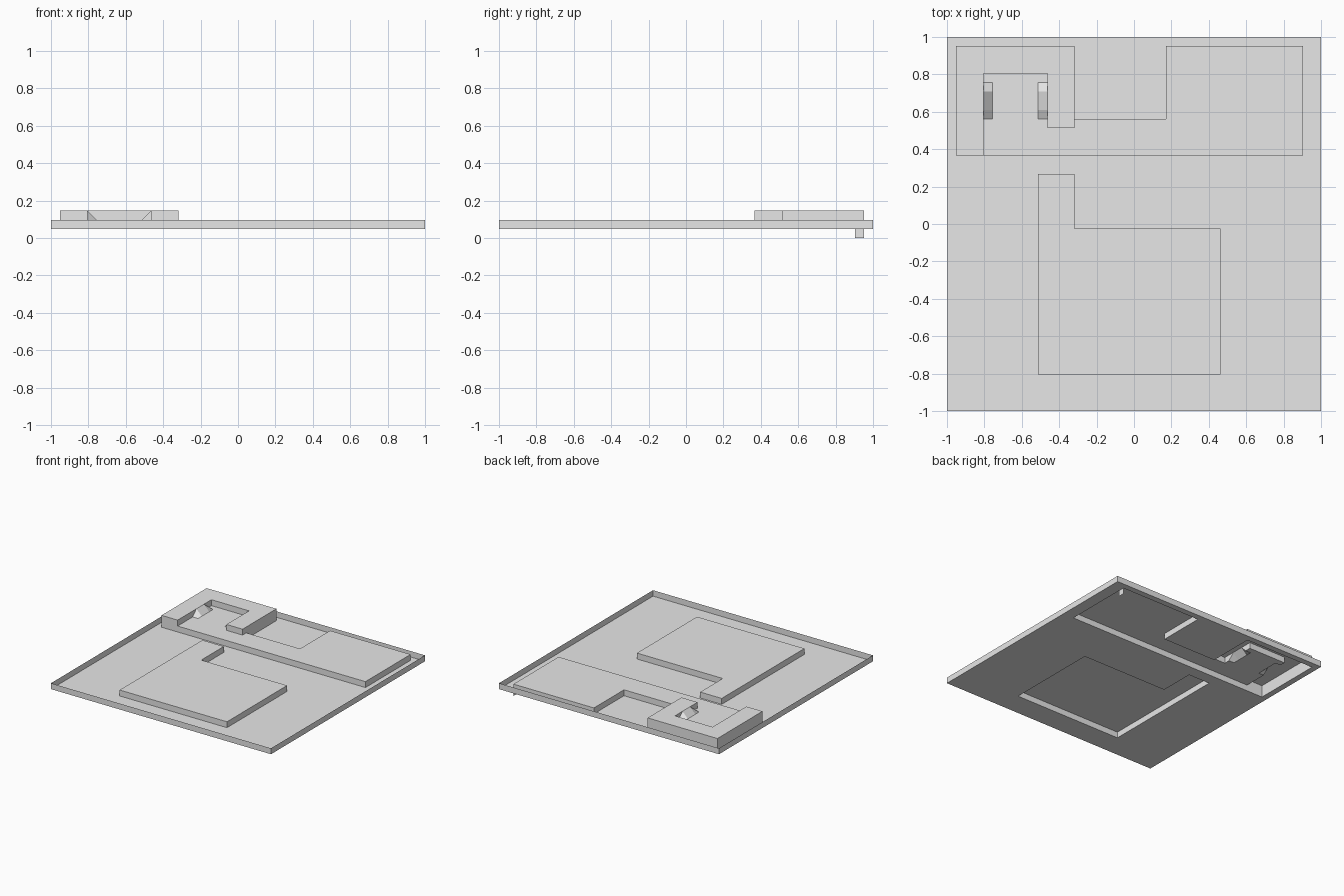
import bpy

if "Cube" in bpy.data.objects:
    bpy.data.objects.remove(bpy.data.objects["Cube"])

# The whole model is a thin folded sheet laid out on a 41 x 41 cell grid
CELLS = 41
U = 2.0 / CELLS

grey = bpy.data.materials.new("light grey")
grey.diffuse_color = (0.8, 0.8, 0.8, 1.0)
grey.use_nodes = True
grey.node_tree.nodes["Principled BSDF"].inputs["Base Color"].default_value = grey.diffuse_color


def make(name, verts, faces):
    mesh = bpy.data.meshes.new(name)
    mesh.from_pydata([(x * U - 1, y * U - 1, z * U) for x, y, z in verts], [], faces)
    mesh.materials.append(grey)
    obj = bpy.data.objects.new(name, mesh)
    bpy.context.collection.objects.link(obj)
    return obj


def inside(x, y, rects):
    return any(x0 < x < x1 and y0 < y < y1 for x0, y0, x1, y1 in rects)


def sheet(name, keep, cut, z):
    """Flat sheet covering the kept rectangles without the cut ones."""
    xs = sorted({r[i] for r in keep + cut for i in (0, 2)})
    ys = sorted({r[i] for r in keep + cut for i in (1, 3)})
    verts = [(x, y, z) for y in ys for x in xs]
    n = len(xs)
    faces = []
    for j in range(len(ys) - 1):
        for i in range(n - 1):
            cx, cy = (xs[i] + xs[i + 1]) / 2, (ys[j] + ys[j + 1]) / 2
            if inside(cx, cy, keep) and not inside(cx, cy, cut):
                a = j * n + i
                faces.append((a, a + 1, a + n + 1, a + n))
    obj = make(name, verts, faces)
    obj.data.validate()
    return obj


def walls(name, paths, z0, z1, closed=True):
    """Upright walls along counter-clockwise paths."""
    verts, faces = [], []
    for path in paths:
        ends = path[1:] + path[:1] if closed else path[1:]
        for a, b in zip(path, ends):
            k = len(verts)
            verts += [(*a, z0), (*b, z0), (*b, z1), (*a, z1)]
            faces.append((k, k + 1, k + 2, k + 3))
    return make(name, verts, faces)


def box(x0, y0, x1, y1):
    return [(x0, y0), (x1, y0), (x1, y1), (x0, y1)]


# Footprints
long_area = [(1, 28, 39, 32), (1, 32, 14, 40), (24, 32, 39, 40)]
front_area = [(10, 4, 30, 20), (10, 20, 14, 26)]
upper_area = [(1, 28, 4, 40), (4, 37, 14, 40), (11, 31, 14, 37)]
ramp_area = [(4, 32, 5, 36), (10, 32, 11, 36)]

# Tray with openings under the hollow platforms
sheet("tray_floor", [(0, 0, CELLS, CELLS)], long_area + front_area, 1)
walls("tray_rim", [box(0, 0, CELLS, CELLS)], 1, 2)

# Long rear platform
sheet("rear_platform_top", long_area, upper_area + ramp_area, 2)
walls("rear_platform_sides", [[(1, 28), (39, 28), (39, 40), (24, 40), (24, 32),
                               (14, 32), (14, 40), (1, 40)]], 1, 2)

# Front platform
sheet("front_platform_top", front_area, [], 2)
walls("front_platform_sides", [[(10, 4), (30, 4), (30, 20), (14, 20),
                                (14, 26), (10, 26)]], 1, 2)

# U-shaped upper block, open where the ramps join its inner walls
sheet("upper_block_top", upper_area, [], 3)
walls("upper_block_sides", [
    [(4, 36), (4, 37), (11, 37), (11, 36)],
    [(11, 32), (11, 31), (14, 31), (14, 40), (1, 40), (1, 28), (4, 28), (4, 32)],
], 2, 3, closed=False)

# Two mirrored ramps with tapered ends
for name, wall_x, toe_x in (("left_ramp", 4, 5), ("right_ramp", 11, 10)):
    verts = []
    for y, top in ((32, 2), (33, 3), (35, 3), (36, 2)):
        verts += [(wall_x, y, top), (toe_x, y, 2)]
    verts += [(wall_x, 32, 3), (wall_x, 36, 3)]
    faces = [(k, k + 1, k + 3, k + 2) for k in (0, 2, 4)] + [(0, 2, 8), (4, 6, 9)]
    if toe_x < wall_x:
        faces = [f[::-1] for f in faces]
    make(name, verts, faces)

# Small tab hanging below the floor
make("lower_tab", [(39, 39, 0), (39, 40, 0), (39, 40, 1), (39, 39, 1)], [(0, 1, 2, 3)])
